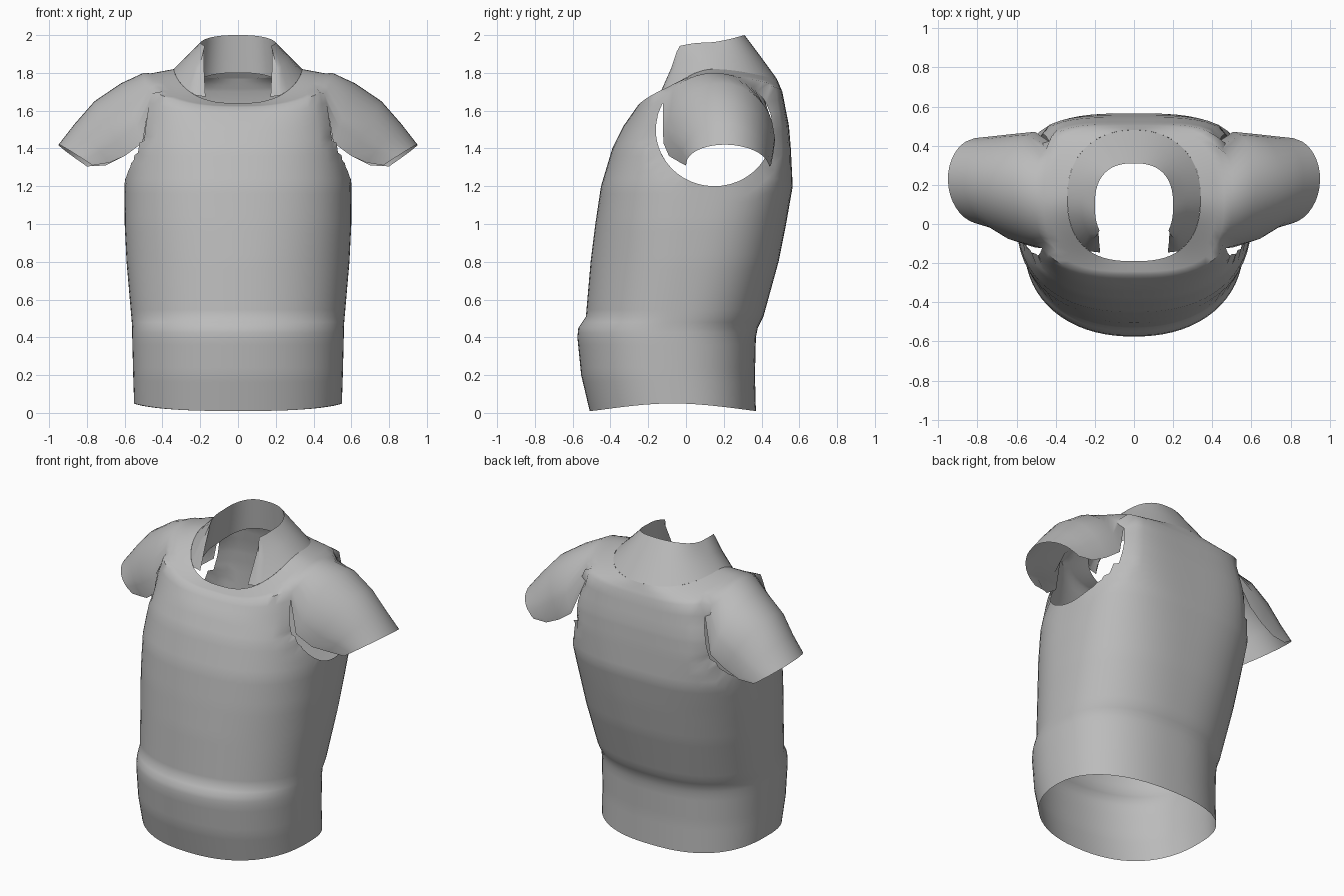
import bpy, bmesh
from math import sin, cos, pi, radians, atan2, ceil, hypot
from mathutils import Vector

cube = bpy.data.objects.get("Cube")
if cube:
    bpy.data.objects.remove(cube, do_unlink=True)

GREY = (0.5, 0.5, 0.5, 1)
cloth = bpy.data.materials.new("grey cloth")
cloth.use_nodes = True
cloth.diffuse_color = GREY
cloth.node_tree.nodes["Principled BSDF"].inputs["Base Color"].default_value = GREY


def ring_point(level, a):
    """Point of a rounded ring; a = 0 is the front, a = pi the back."""
    zf, zs, zb, hx, yf, yb, nf, nb = level
    s, c = sin(a), cos(a)
    n, z_end = (nf, zf) if c > 0 else (nb, zb)
    r = (abs(s) ** n + abs(c) ** n) ** (-1 / n)
    z = zs + (z_end - zs) * (1 - abs(s) ** 3)
    return Vector((hx * s * r, (yf + yb) / 2 - (yb - yf) / 2 * c * r, z))


def mix(p, q, t):
    return [u + (v - u) * t for u, v in zip(p, q)]


def skin(bm, rows, closed=False):
    """Join neighbouring rows of vertices with quads."""
    for lo, hi in zip(rows, rows[1:]):
        n = len(lo)
        for i in range(n if closed else n - 1):
            j = (i + 1) % n
            bm.faces.new((lo[i], lo[j], hi[j], hi[i]))


def finish(bm, name):
    bmesh.ops.remove_doubles(bm, verts=bm.verts, dist=0.0005)
    bmesh.ops.recalc_face_normals(bm, faces=bm.faces)
    mesh = bpy.data.meshes.new(name)
    bm.to_mesh(mesh)
    bm.free()
    mesh.materials.append(cloth)
    obj = bpy.data.objects.new(name, mesh)
    bpy.context.collection.objects.link(obj)
    bpy.ops.object.select_all(action="DESELECT")
    bpy.context.view_layer.objects.active = obj
    obj.select_set(True)
    bpy.ops.object.shade_smooth_by_angle(angle=radians(50))


def flat(z, *rest):
    return (z, z, z) + rest


# Torso levels: front, side, back height; half width; front, back depth; roundness
SEAM = (1.62, 1.79, 1.70, 0.50, -0.26, 0.51, 3.2, 4)
NECK = (1.64, 1.82, 1.77, 0.34, -0.19, 0.48, 2.6, 2.2)
LEVELS = [
    (0.01, 0.05, 0.01, 0.55, -0.51, 0.37, 2.2, 2.4),
    flat(0.2, 0.555, -0.555, 0.365, 2.2, 2.4),
    flat(0.4, 0.56, -0.575, 0.37, 2.2, 2.4),
    flat(0.45, 0.56, -0.57, 0.38, 2.2, 2.4),
    flat(0.51, 0.565, -0.53, 0.41, 2.2, 2.4),
    flat(0.8, 0.59, -0.505, 0.49, 2.2, 2.6),
    flat(1.0, 0.6, -0.48, 0.53, 2.3, 2.8),
    flat(1.2, 0.6, -0.45, 0.565, 2.4, 3.2),
    flat(1.4, 0.575, -0.39, 0.555, 2.5, 3.8),
    flat(1.52, 0.55, -0.33, 0.545, 2.7, 4),
    SEAM, NECK]

COLS = 72
bm = bmesh.new()
rows = []
for p, q in zip(LEVELS, LEVELS[1:]):
    steps = 4 if q is NECK else ceil((q[0] - p[0]) / 0.04)
    if p is SEAM:
        seam_row = len(rows)
    for k in range(steps):
        rows.append(mix(p, q, k / steps))
rows.append(NECK)
grid = [[bm.verts.new(ring_point(r, 2 * pi * i / COLS)) for i in range(COLS)]
        for r in rows]
skin(bm, grid, closed=True)

# Armholes: cut an oval out of each side and pull its rim onto the oval
HOLE_Y, HOLE_Z, HOLE_RY, HOLE_RZ = 0.15, 1.5, 0.31, 0.3


def hole_offset(v):
    return (v.co.y - HOLE_Y) / HOLE_RY, (v.co.z - HOLE_Z) / HOLE_RZ


inside = [v for row in grid[:seam_row] for v in row
          if abs(v.co.x) > 0.3 and hypot(*hole_offset(v)) < 1]
bmesh.ops.delete(bm, geom=inside, context="VERTS")
rim = [v for v in bm.verts if v.is_boundary and abs(v.co.x) > 0.36 and v.co.z > 1]
for v in rim:
    dy, dz = hole_offset(v)
    size = hypot(dy, dz)
    v.co.y = HOLE_Y + HOLE_RY * dy / size
    v.co.z = HOLE_Z + HOLE_RZ * dz / size

# Sleeves: caps open underneath, given by front, top and back points per section
SECTIONS = [
    ((0.505, -0.12, 1.43), (0.62, 0.19, 1.745), (0.505, 0.47, 1.43)),
    ((0.60, -0.09, 1.36), (0.76, 0.20, 1.65), (0.60, 0.46, 1.36)),
    ((0.68, -0.03, 1.325), (0.865, 0.21, 1.53), (0.70, 0.45, 1.31)),
    ((0.77, 0.0, 1.31), (0.95, 0.21, 1.42), (0.80, 0.44, 1.305))]


def rim_angle(v):
    dy, dz = hole_offset(v)
    return atan2(dz, -dy)


for side in (1, -1):
    top = sorted((v for v in rim if v.co.x * side > 0
                  and radians(25) < rim_angle(v) < radians(155)), key=rim_angle)
    first, last = rim_angle(top[0]), rim_angle(top[-1])
    angles = [pi * (rim_angle(v) - first) / (last - first) for v in top]
    sleeve = [top]
    for section in SECTIONS:
        front, crown, back = map(Vector, section)
        mid = (front + back) / 2
        row = []
        for t in angles:
            co = mid + (front - mid) * cos(t) + (crown - mid) * sin(t)
            co.x *= side
            row.append(bm.verts.new(co))
        sleeve.append(row)
    skin(bm, sleeve)
finish(bm, "shirt_body")

# Collar: outer fall up to the rim, then the inner stand, open at the front
COLLAR_TOP = (1.92, 1.96, 2.0, 0.2, -0.12, 0.31, 2.5, 2.5)
STAND_BASE = (1.64, 1.74, 1.8, 0.225, -0.2, 0.33, 2.8, 2.6)
OUTER_MID = (1.78, 1.89, 1.88, 0.27, -0.15, 0.40, 2.5, 2.3)
ROWS = [(NECK, 38), (OUTER_MID, 46), (mix(OUTER_MID, COLLAR_TOP, 0.75), 52),
        (COLLAR_TOP, 56), (mix(COLLAR_TOP, STAND_BASE, 0.12), 57),
        (mix(COLLAR_TOP, STAND_BASE, 0.5), 51), (STAND_BASE, 44)]
bm = bmesh.new()
STEPS = 40
collar = []
for level, start in ROWS:
    a0 = radians(start)
    collar.append([bm.verts.new(ring_point(level, a0 + (2 * pi - 2 * a0) * i / STEPS))
                   for i in range(STEPS + 1)])
skin(bm, collar)
# Close the two front ends
for end in (0, -1):
    edge = [row[end] for row in collar]
    for i in range(len(edge) // 2):
        quad = (edge[i], edge[i + 1], edge[-2 - i], edge[-1 - i])
        bm.faces.new(tuple(dict.fromkeys(quad)))
finish(bm, "collar")
